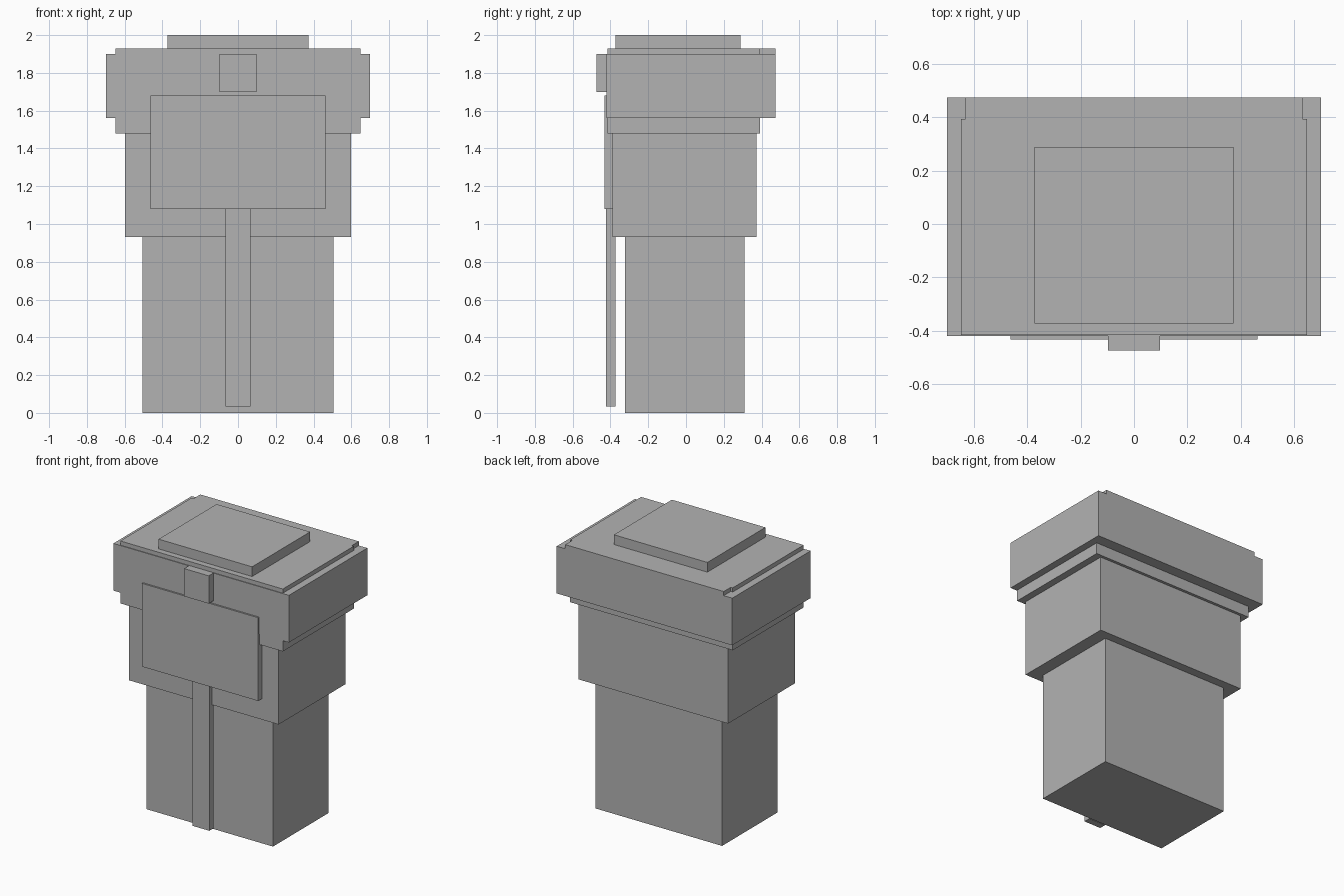
import bpy
import bmesh

if "Cube" in bpy.data.objects:
    bpy.data.objects.remove(bpy.data.objects["Cube"])

grey = bpy.data.materials.new("plain_grey")
grey.diffuse_color = (0.45, 0.45, 0.45, 1.0)
grey.use_nodes = True
grey.node_tree.nodes["Principled BSDF"].inputs["Base Color"].default_value = grey.diffuse_color


def box(name, half_x, y0, y1, z0, z1):
    """Box centred on x = 0, spanning y0..y1 and z0..z1."""
    mesh = bpy.data.meshes.new(name)
    bm = bmesh.new()
    bmesh.ops.create_cube(bm, size=1.0)
    for v in bm.verts:
        v.co = (half_x * 2 * v.co.x,
                y1 if v.co.y > 0 else y0,
                z1 if v.co.z > 0 else z0)
    bm.to_mesh(mesh)
    bm.free()
    mesh.materials.append(grey)
    obj = bpy.data.objects.new(name, mesh)
    bpy.context.scene.collection.objects.link(obj)
    return obj


# Stepped body, widening towards the top
box("lower_body", 0.505, -0.323, 0.31, 0.0, 0.93)
box("middle_body", 0.597, -0.39, 0.373, 0.93, 1.48)
box("collar", 0.648, -0.415, 0.393, 1.48, 1.93)
box("rim", 0.70, -0.42, 0.473, 1.56, 1.90)

# Top: rear strip behind the collar and the raised lid
box("rear_strip", 0.632, 0.393, 0.473, 1.90, 1.93)
box("lid", 0.373, -0.372, 0.289, 1.93, 2.0)

# Front details
box("front_panel", 0.463, -0.432, -0.39, 1.08, 1.68)
box("front_strip", 0.067, -0.423, -0.374, 0.035, 1.10)
box("latch", 0.098, -0.473, -0.42, 1.70, 1.90)
